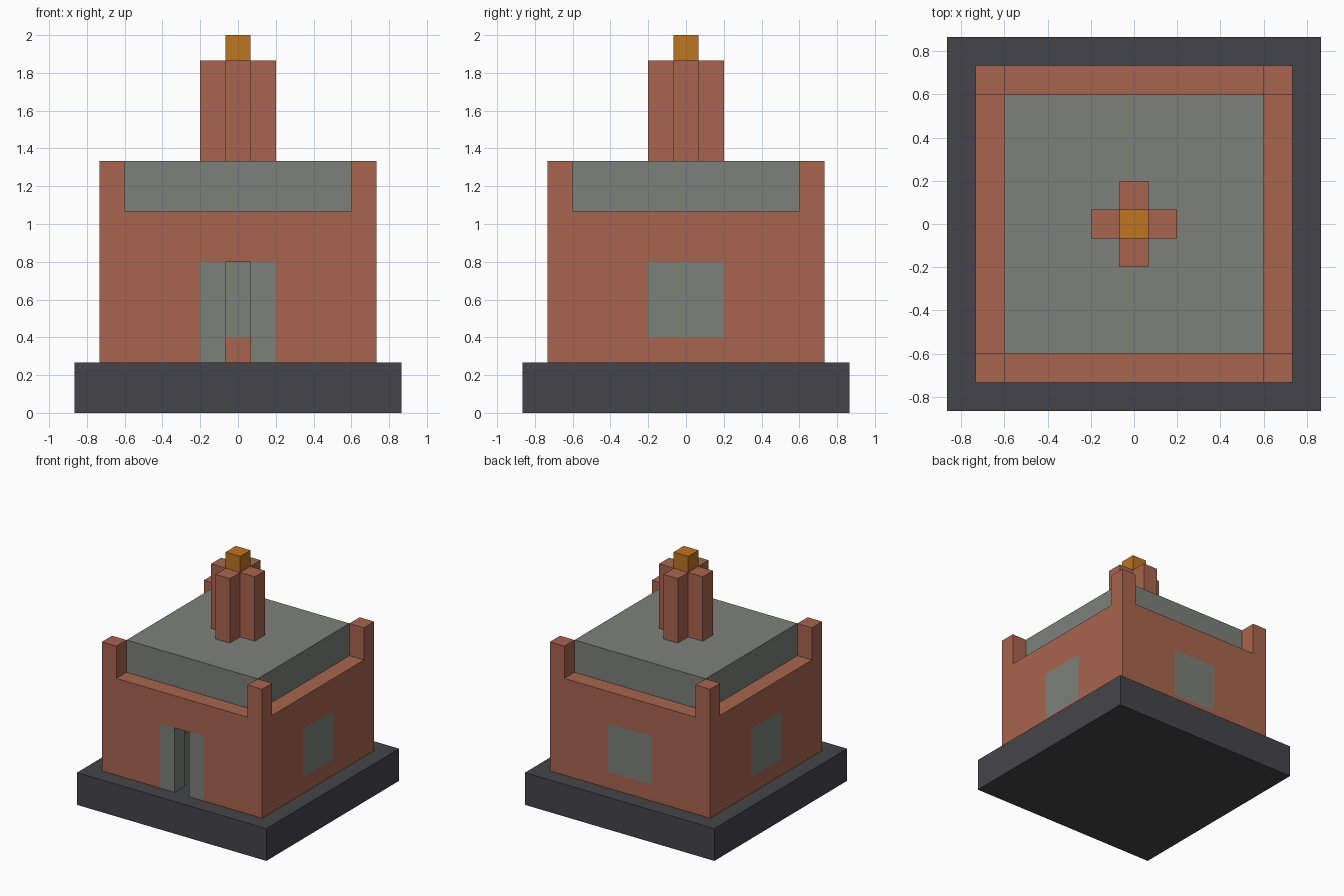
import bpy
import bmesh
from itertools import product
from mathutils import Vector

U = 2 / 15  # one building block

cube = bpy.data.objects.get("Cube")
if cube:
    bpy.data.objects.remove(cube)


def material(name, rgb):
    color = [(c / 255 / 12.92) if c < 11 else ((c / 255 + 0.055) / 1.055) ** 2.4 for c in rgb] + [1]
    mat = bpy.data.materials.new(name)
    mat.use_nodes = True
    mat.diffuse_color = color
    mat.node_tree.nodes["Principled BSDF"].inputs["Base Color"].default_value = color
    return mat


BRICK = material("terracotta brick", (169, 101, 78))
STONE = material("grey stone", (125, 128, 122))
DARK = material("dark slate", (69, 68, 72))
AMBER = material("amber", (191, 117, 34))


def block_part(name, cuts, mats, rule):
    """Surface of a block grid; rule(centre) gives a material index, or None for empty."""
    solid = {}
    for cell in product(*(range(len(c) - 1) for c in cuts)):
        centre = Vector([(c[i] + c[i + 1]) / 2 for c, i in zip(cuts, cell)])
        solid[cell] = rule(centre)
    bm = bmesh.new()
    verts = {}

    def vert(key):
        if key not in verts:
            verts[key] = bm.verts.new([c[i] * U for c, i in zip(cuts, key)])
        return verts[key]

    for cell, index in solid.items():
        if index is None:
            continue
        for axis, side in product(range(3), (0, 1)):
            neighbour = list(cell)
            neighbour[axis] += 2 * side - 1
            if solid.get(tuple(neighbour)) is not None:
                continue
            # corners of the exposed side, counter-clockwise from outside
            ring = []
            for a, b in ((0, 0), (1, 0), (1, 1), (0, 1)):
                key = list(cell)
                key[axis] += side
                key[(axis + 1) % 3] += a
                key[(axis + 2) % 3] += b
                ring.append(vert(tuple(key)))
            face = bm.faces.new(ring if side else ring[::-1])
            face.material_index = index
    mesh = bpy.data.meshes.new(name)
    bm.to_mesh(mesh)
    bm.free()
    for mat in mats:
        mesh.materials.append(mat)
    obj = bpy.data.objects.new(name, mesh)
    bpy.context.collection.objects.link(obj)
    return obj


def box(name, half, bottom, top, mat):
    side = [-half, half]
    return block_part(name, (side, side, [bottom, top]), [mat], lambda c: 0)


def wall_rule(c):
    ax, ay = abs(c.x), abs(c.y)
    if max(ax, ay) < 4.5:
        return None                      # hollow room
    if c.z > 8:
        return 0 if min(ax, ay) > 4.5 else None   # corner posts
    if min(ax, ay) < 1.5 and c.z < 6:
        if c.y < -4.5:                   # doorway with stone jambs
            return None if ax < 0.5 else 1
        if c.z > 3:                      # stone window panels
            return 1
    return 0


# Plinth
box("plinth", 6.5, 0, 2, DARK)

# Walls with corner posts, windows and doorway
span = [-5.5, -4.5, -1.5, -0.5, 0.5, 1.5, 4.5, 5.5]
block_part("walls", (span, span, [2, 3, 6, 8, 10]), [BRICK, STONE], wall_rule)

# Roof slab
box("roof", 4.5, 8, 10, STONE)

# Cross-shaped chimney with a beacon on top
cross = [-1.5, -0.5, 0.5, 1.5]
block_part("chimney", (cross, cross, [10, 14]), [BRICK],
           lambda c: 0 if min(abs(c.x), abs(c.y)) < 0.5 else None)
box("beacon", 0.5, 14, 15, AMBER)
